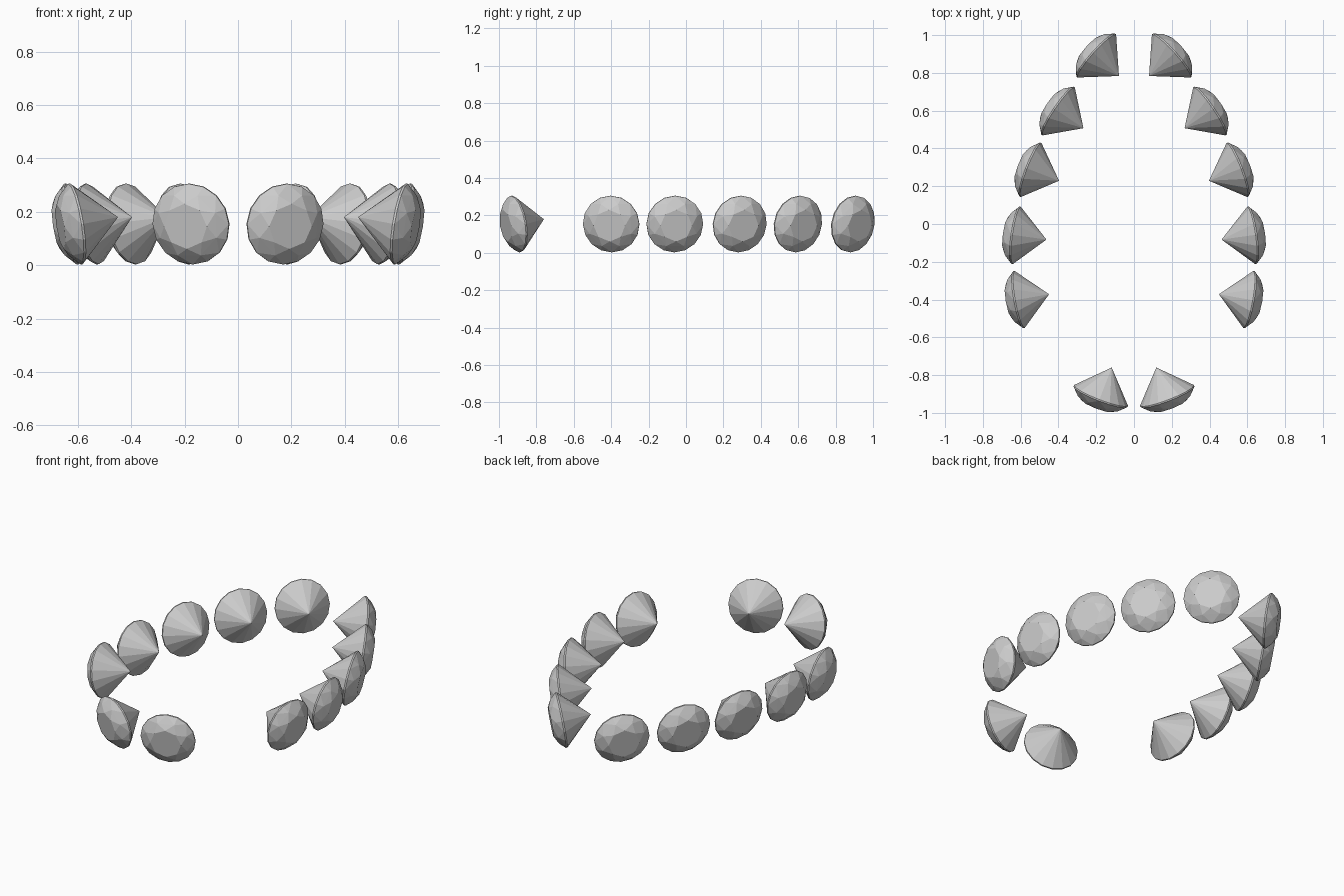
import bpy, bmesh
from math import sin, cos, pi, radians
from mathutils import Matrix, Vector

if "Cube" in bpy.data.objects:
    bpy.data.objects.remove(bpy.data.objects["Cube"])

R = 0.153          # girdle radius
PAVILION = 0.164   # depth of the pointed back
CROWN = 0.058      # height of the faceted face
TILT = radians(9)  # faces lean slightly downward


def ring(radius, height, count, offset=0.0):
    return [(radius * cos(offset + 2 * pi * i / count),
             radius * sin(offset + 2 * pi * i / count), height) for i in range(count)]


def gem_mesh():
    # point, thin girdle, star facet tips and octagonal table, wrapped in a hull
    points = [(0, 0, -PAVILION)]
    points += ring(R, -0.004, 16) + ring(R, 0.004, 16)
    points += ring(R * 0.8, CROWN * 0.63, 8, pi / 8)
    points += ring(R * 0.56, CROWN, 8)
    bm = bmesh.new()
    for p in points:
        bm.verts.new(p)
    bmesh.ops.convex_hull(bm, input=bm.verts)
    bmesh.ops.dissolve_limit(bm, angle_limit=radians(1), verts=bm.verts, edges=bm.edges)
    bmesh.ops.recalc_face_normals(bm, faces=bm.faces)
    mesh = bpy.data.meshes.new("cut_gem")
    bm.to_mesh(mesh)
    bm.free()
    return mesh


# girdle centre x, y and facing direction in degrees, right half only
PLACES = [
    (0.200, 0.892, 42),
    (0.402, 0.598, 34),
    (0.548, 0.287, 21),
    (0.624, -0.060, 8),
    (0.609, -0.400, -10),
    (0.176, -0.911, -69),
]

mesh = gem_mesh()
for n, (x, y, deg) in enumerate(PLACES, 1):
    for side, label in ((1, "right"), (-1, "left")):
        a = radians(deg) if side == 1 else pi - radians(deg)
        gem = bpy.data.objects.new(f"gem_{label}_{n}", mesh)
        # local z becomes the outward, slightly downward facing direction
        gem.matrix_world = (Matrix.Translation(Vector((side * x, y, 0.154)))
                            @ Matrix.Rotation(a, 4, 'Z')
                            @ Matrix.Rotation(pi / 2 + TILT, 4, 'Y'))
        bpy.context.collection.objects.link(gem)
